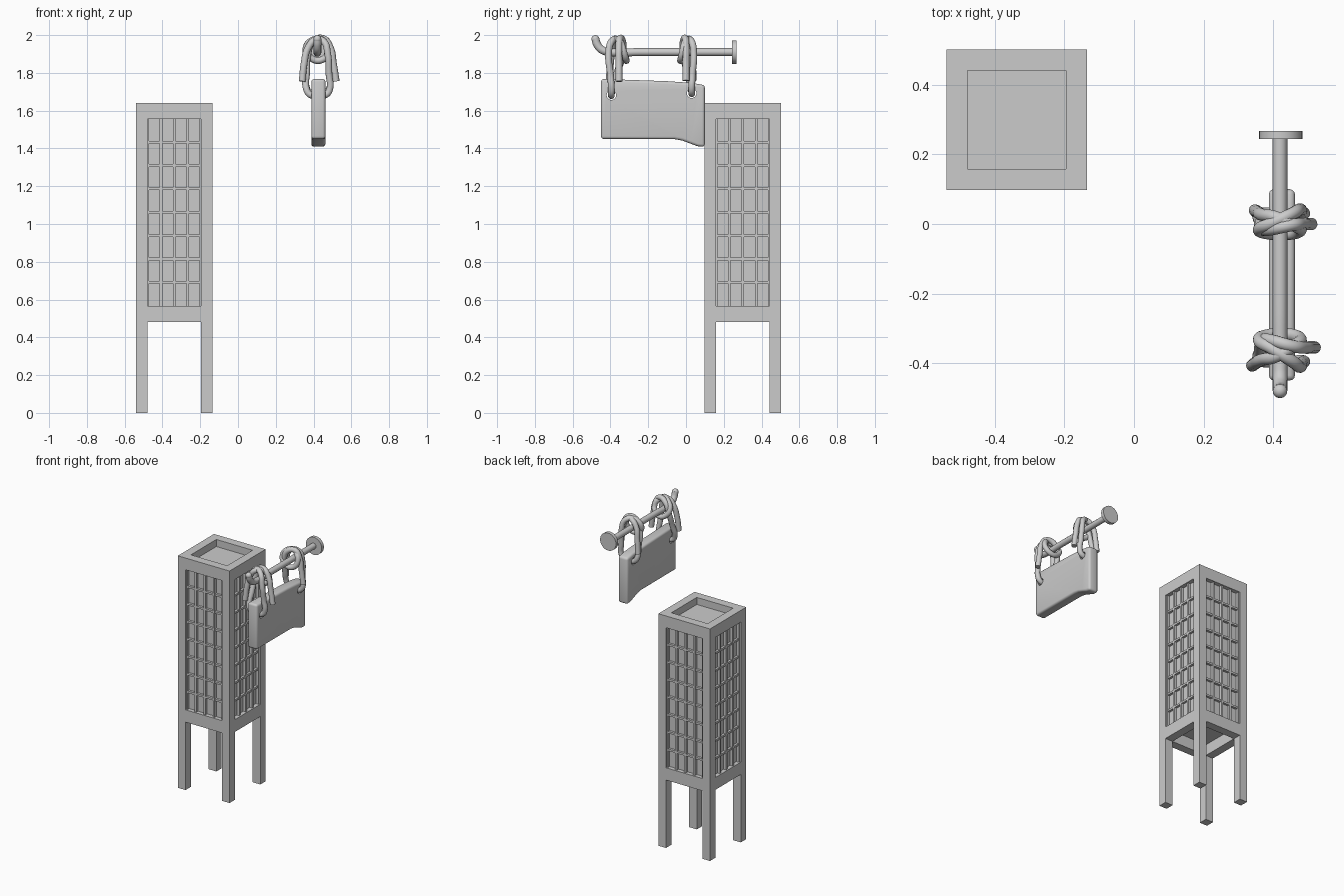
import bpy, bmesh, math
from mathutils import Vector

if "Cube" in bpy.data.objects:
    bpy.data.objects.remove(bpy.data.objects["Cube"])

CX, CY = -0.337, 0.30      # tower centre
HW, POST = 0.202, 0.06     # tower half width, post size


def boxes(name, items):
    """One object made of boxes given as (centre, size)."""
    bm = bmesh.new()
    for c, s in items:
        vs = bmesh.ops.create_cube(bm, size=1)['verts']
        for v in vs:
            v.co = Vector([c[i] + v.co[i] * s[i] for i in range(3)])
    me = bpy.data.meshes.new(name)
    bm.to_mesh(me)
    bm.free()
    ob = bpy.data.objects.new(name, me)
    bpy.context.collection.objects.link(ob)
    return ob


def activate(ob):
    bpy.ops.object.select_all(action='DESELECT')
    ob.select_set(True)
    bpy.context.view_layer.objects.active = ob


def tube(name, pts, radius):
    """Round tube along a smooth path."""
    cu = bpy.data.curves.new(name, 'CURVE')
    cu.dimensions = '3D'
    cu.bevel_depth = radius
    cu.bevel_resolution = 4
    cu.resolution_u = 8
    cu.use_fill_caps = True
    sp = cu.splines.new('BEZIER')
    sp.bezier_points.add(len(pts) - 1)
    for bp, p in zip(sp.bezier_points, pts):
        bp.co = p
        bp.handle_left_type = bp.handle_right_type = 'AUTO'
    ob = bpy.data.objects.new(name, cu)
    bpy.context.collection.objects.link(ob)
    activate(ob)
    bpy.ops.object.convert(target='MESH')
    ob = bpy.context.object
    bpy.ops.object.shade_smooth_by_angle(angle=math.radians(40))
    return ob


# Corner posts that run down into the legs
off = HW - POST / 2
boxes("corner_posts", [((CX + sx * off, CY + sy * off, 0.82), (POST, POST, 1.64))
                       for sx in (-1, 1) for sy in (-1, 1)])

# Top and bottom rings of rails
span = 2 * (HW - POST)
for name, z0, z1 in (("bottom_rails", 0.48, 0.567), ("top_rails", 1.557, 1.64)):
    z, h = (z0 + z1) / 2, z1 - z0
    boxes(name, [((CX + s * off, CY, z), (POST, span, h)) for s in (-1, 1)] +
                [((CX, CY + s * off, z), (span, POST, h)) for s in (-1, 1)])

# Inner panels behind the lattice, with the top and bottom recess floors
boxes("inner_panels", [((CX, CY, 1.062), (0.345, 0.345, 0.99)),
                       ((CX, CY, 1.075), (span, span, 1.03))])

# Lattice bars on the four sides: 4 columns by 8 rows
for k, side in enumerate(("front", "right", "back", "left")):
    zc, zh, face = 1.062, 0.99, HW - 0.02
    bars = [((-span / 2 + span * i / 4, -face, zc), (0.014, 0.02, zh)) for i in range(1, 4)]
    bars += [((0, -face + 0.002, zc - zh / 2 + zh * j / 8), (span, 0.018, 0.014))
             for j in range(1, 8)]
    # thin border around the opening
    bars += [((s * (span / 2 - 0.004), -face, zc), (0.008, 0.02, zh)) for s in (-1, 1)]
    ob = boxes(side + "_lattice", bars)
    ob.location = (CX, CY, 0)
    ob.rotation_euler.z = k * math.pi / 2

# Hanging rod with an upturned end
tube("hanging_rod", [(0.42, 0.25, 1.91), (0.42, 0.0, 1.91), (0.42, -0.25, 1.91),
                     (0.42, -0.40, 1.91), (0.42, -0.445, 1.922),
                     (0.42, -0.47, 1.95), (0.42, -0.48, 1.982)], 0.021)
bpy.ops.mesh.primitive_uv_sphere_add(segments=16, ring_count=8, radius=0.021,
                                     location=(0.42, -0.48, 1.979))
bpy.context.object.name = "rod_tip"
bpy.ops.object.shade_smooth()

# Wall disc
bpy.ops.mesh.primitive_cylinder_add(vertices=32, radius=0.062, depth=0.024,
                                    location=(0.422, 0.256, 1.91),
                                    rotation=(math.pi / 2, 0, 0))
bpy.context.object.name = "wall_disc"
bpy.ops.object.shade_smooth_by_angle()

# Sign board from a side profile (y, z)
prof = [(-0.45, 1.45), (-0.06, 1.449), (-0.02, 1.442), (0.02, 1.427), (0.06, 1.412),
        (0.10, 1.408), (0.10, 1.735), (0.03, 1.747), (-0.10, 1.756), (-0.45, 1.768)]
bm = bmesh.new()
face = bm.faces.new([bm.verts.new((0.388, y, z)) for y, z in prof])
ext = bmesh.ops.extrude_face_region(bm, geom=[face])['geom']
bmesh.ops.translate(bm, vec=(0.075, 0, 0),
                    verts=[e for e in ext if isinstance(e, bmesh.types.BMVert)])
bmesh.ops.recalc_face_normals(bm, faces=bm.faces)
me = bpy.data.meshes.new("sign_board")
bm.to_mesh(me)
bm.free()
board = bpy.data.objects.new("sign_board", me)
bpy.context.collection.objects.link(board)
bev = board.modifiers.new("round", 'BEVEL')
bev.width, bev.segments, bev.angle_limit = 0.015, 3, math.radians(40)

# Rope holes
HOLES = ((-0.395, 1.682), (0.03, 1.692))
for i, (y, z) in enumerate(HOLES):
    bpy.ops.mesh.primitive_cylinder_add(vertices=24, radius=0.025, depth=0.3,
                                        location=(0.425, y, z),
                                        rotation=(0, math.pi / 2, 0))
    cut = bpy.context.object
    cut.name = "hole_cutter_%d" % i
    cut.hide_render = True
    cut.display_type = 'WIRE'
    mod = board.modifiers.new("hole", 'BOOLEAN')
    mod.operation, mod.object, mod.solver = 'DIFFERENCE', cut, 'EXACT'
activate(board)
for m in list(board.modifiers):
    bpy.ops.object.modifier_apply(modifier=m.name)
bpy.ops.object.shade_smooth_by_angle(angle=math.radians(35))
for i in range(2):
    bpy.data.objects.remove(bpy.data.objects["hole_cutter_%d" % i])

# Ropes: tail, wrap round the rod, loop through the hole, over the rod, tail
ROPE = [(-.080, -.012, 1.755), (-.070, -.005, 1.85), (-.050, .005, 1.93), (-.01, .015, 1.975),
        (.040, .045, 1.965), (.058, .065, 1.91), (.02, .078, 1.868), (-.035, .075, 1.88),
        (-.060, .060, 1.93), (-.02, .035, 1.975), (.035, .000, 1.965), (.055, -.015, 1.90),
        (.062, -.005, 1.79), (.066, 0, 1.715), (.046, 0, 1.685), (.005, 0, 1.681),
        (-.038, 0, 1.685), (-.058, .003, 1.715), (-.057, .030, 1.80), (-.050, .060, 1.90),
        (-.025, .060, 1.965), (.030, .045, 1.982), (.070, .040, 1.93), (.085, .040, 1.85),
        (.100, .040, 1.755)]
for name, (hy, hz), sx, sy in (("front_rope", HOLES[0], 1.0, 1), ("back_rope", HOLES[1], 0.9, -0.75)):
    pts = []
    for dx, dy, z in ROPE:
        k = sx if abs(dx) > 0.067 else 1     # narrow only the loose tails
        pts.append((0.42 + dx * k, hy + dy * sy, z + (hz - 1.682) * max(0, (1.8 - z) / 0.12)))
    tube(name, pts, 0.018)
